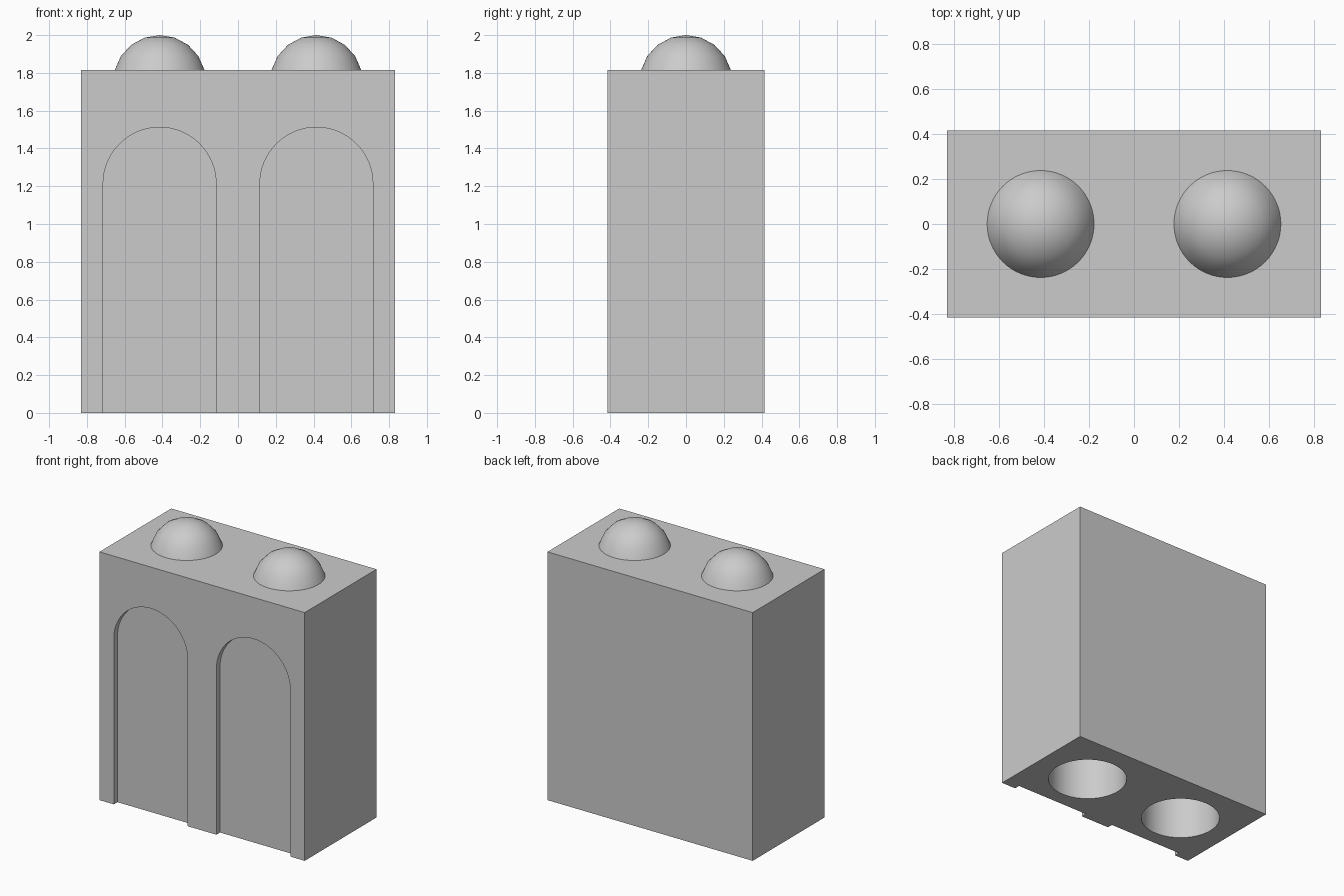
import bpy, bmesh, math

cube = bpy.data.objects.get("Cube")
if cube:
    bpy.data.objects.remove(cube, do_unlink=True)

WIDTH, DEPTH, HEIGHT = 1.66, 0.83, 1.815
BAY = 0.415                                   # centre of each half
ARCH_R, SPRING, RECESS = 0.299, 1.213, 0.042
HOLE_R, HOLE_DEPTH = 0.267, 0.5
DOME_R, DOME_TOP = 0.245, 2.0

grey = bpy.data.materials.new("light_grey")
grey.use_nodes = True
colour = (0.6, 0.6, 0.6, 1)
grey.diffuse_color = colour
grey.node_tree.nodes["Principled BSDF"].inputs["Base Color"].default_value = colour


def make_object(name, bm):
    bmesh.ops.recalc_face_normals(bm, faces=bm.faces)
    mesh = bpy.data.meshes.new(name)
    bm.to_mesh(mesh)
    bm.free()
    mesh.materials.append(grey)
    obj = bpy.data.objects.new(name, mesh)
    bpy.context.collection.objects.link(obj)
    return obj


def prism(name, points, offset):
    """Extrude a flat outline along the offset."""
    bm = bmesh.new()
    face = bm.faces.new([bm.verts.new(p) for p in points])
    top = bmesh.ops.extrude_face_region(bm, geom=[face])["geom"]
    bmesh.ops.translate(bm, vec=offset,
                        verts=[v for v in top if isinstance(v, bmesh.types.BMVert)])
    return make_object(name, bm)


def smooth(obj, angle):
    bpy.ops.object.select_all(action="DESELECT")
    obj.select_set(True)
    bpy.context.view_layer.objects.active = obj
    bpy.ops.object.shade_smooth_by_angle(angle=math.radians(angle))


def cut(target, cutter):
    """Subtract the cutter and discard it."""
    bpy.context.view_layer.objects.active = target
    mod = target.modifiers.new("cut", "BOOLEAN")
    mod.operation, mod.solver, mod.object = "DIFFERENCE", "EXACT", cutter
    bpy.ops.object.modifier_apply(modifier=mod.name)
    bpy.data.objects.remove(cutter, do_unlink=True)


# Main block
x, y = WIDTH / 2, DEPTH / 2
block = prism("block", [(-x, -y, 0), (x, -y, 0), (x, y, 0), (-x, y, 0)], (0, 0, HEIGHT))

for side, label in ((1, "left"), (-1, "right")):
    cx = side * BAY

    # Shallow arched recess in the front
    outline = [(cx - ARCH_R, -1, -0.1), (cx + ARCH_R, -1, -0.1)]
    for i in range(33):
        a = math.pi * i / 32
        outline.append((cx + ARCH_R * math.cos(a), -1, SPRING + ARCH_R * math.sin(a)))
    cut(block, prism("arch_cutter", outline, (0, 1 - y + RECESS, 0)))

    # Round socket in the underside
    circle = [(cx + HOLE_R * math.cos(math.tau * i / 64),
               HOLE_R * math.sin(math.tau * i / 64), -0.1) for i in range(64)]
    cut(block, prism("socket_cutter", circle, (0, 0, HOLE_DEPTH + 0.1)))

    # Domed stud on top: revolved spherical cap
    bm = bmesh.new()
    centre = DOME_TOP - DOME_R
    start = math.asin((HEIGHT - centre) / DOME_R)
    verts = []
    for i in range(5):
        a = start + (math.pi / 2 - start) * i / 4
        verts.append(bm.verts.new((DOME_R * math.cos(a), 0, centre + DOME_R * math.sin(a))))
    edges = [bm.edges.new(pair) for pair in zip(verts, verts[1:])]
    bmesh.ops.spin(bm, geom=verts + edges, cent=(0, 0, 0), axis=(0, 0, 1),
                   angle=math.tau, steps=64)
    bmesh.ops.remove_doubles(bm, verts=bm.verts, dist=0.0005)
    dome = make_object(label + "_dome", bm)
    dome.location.x = cx
    smooth(dome, 40)

smooth(block, 30)
